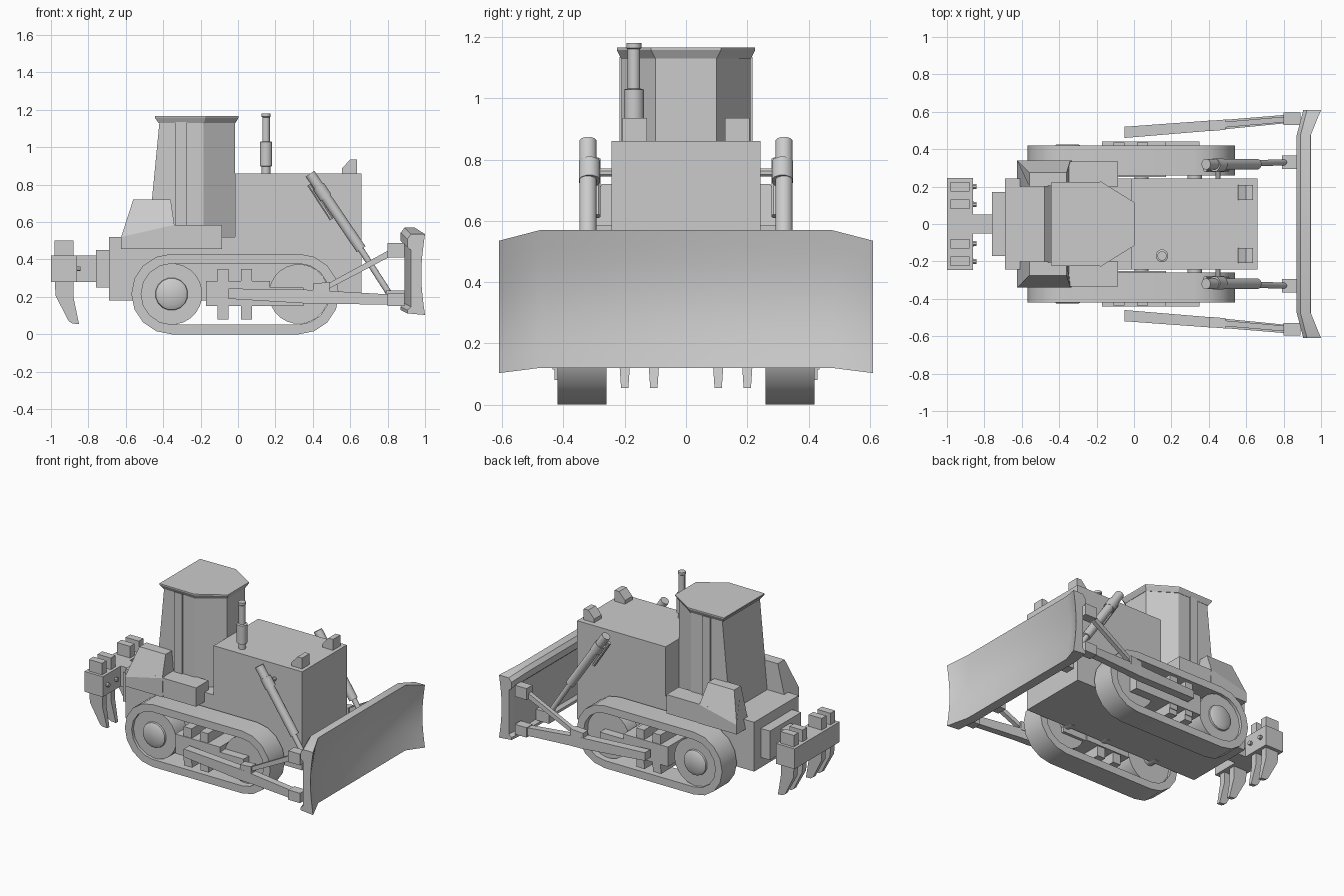
import bpy, bmesh, math
from mathutils import Vector

if "Cube" in bpy.data.objects:
    bpy.data.objects.remove(bpy.data.objects["Cube"])


def loft(name, loops, mirror=False, ring=False, smooth=False):
    """Skin a list of equal-length point loops; ring joins last to first."""
    bm = bmesh.new()
    vs = [[bm.verts.new(p) for p in lp] for lp in loops]
    n = len(vs[0])
    pairs = list(zip(vs, vs[1:])) + ([(vs[-1], vs[0])] if ring else [])
    for a, b in pairs:
        for i in range(n):
            j = (i + 1) % n
            bm.faces.new((a[i], a[j], b[j], b[i]))
    if not ring:
        bm.faces.new(vs[0])
        bm.faces.new(vs[-1])
    bmesh.ops.recalc_face_normals(bm, faces=bm.faces)
    me = bpy.data.meshes.new(name)
    bm.to_mesh(me)
    bm.free()
    if smooth:
        me.shade_smooth()
        me.set_sharp_from_angle(angle=math.radians(35))
    ob = bpy.data.objects.new(name, me)
    bpy.context.collection.objects.link(ob)
    if mirror:
        m = ob.modifiers.new("mirror", 'MIRROR')
        m.use_axis = (False, True, False)
        m.use_mirror_merge = False
    return ob


def prism(name, pts, y0, y1, **k):
    return loft(name, [[(x, y, z) for x, z in pts] for y in (y0, y1)], **k)


def box(name, x0, x1, y0, y1, z0, z1, **k):
    return prism(name, [(x0, z0), (x1, z0), (x1, z1), (x0, z1)], y0, y1, **k)


def tube(name, p0, p1, prof, n=12, **k):
    """Turned part on the axis p0-p1; prof = (fraction along axis, radius)."""
    p0, p1 = Vector(p0), Vector(p1)
    d = p1 - p0
    q = d.to_track_quat('Z', 'Y')
    loops = [[p0 + d * t + q @ Vector((r * math.cos(a), r * math.sin(a), 0))
              for a in (2 * math.pi * (i + .5) / n for i in range(n))] for t, r in prof]
    return loft(name, loops, smooth=True, **k)


def bar(name, secs, **k):
    """Beam through sections (x, y, z, width, height)."""
    return loft(name, [[(x, y + a * w / 2, z + b * h / 2)
                        for a, b in ((-1, -1), (1, -1), (1, 1), (-1, 1))]
                       for x, y, z, w, h in secs], **k)


# Tracks: hollow belt around two wheels
def belt(r, y):
    pts = []
    for cx, start in ((0.325, -90), (-0.355, 90)):
        for i in range(9):
            a = math.radians(start + 22.5 * i)
            pts.append((cx + r * math.cos(a), y, 0.215 + r * math.sin(a)))
    return pts


loft("track_belt", [belt(.215, .26), belt(.215, .42), belt(.163, .42), belt(.163, .26)],
     mirror=True, ring=True, smooth=True)
tube("drive_wheel", (-.355, .28, .215), (-.355, .40, .215), [(0, .164), (1, .164)], 24, mirror=True)
tube("drive_hub", (-.355, .39, .215), (-.355, .425, .215),
     [(0, .09), (.6, .085), (1, .06)], 16, mirror=True)
tube("idler_wheel", (.325, .28, .215), (.325, .38, .215), [(0, .16), (1, .16)], 24, mirror=True)

# Track frame and roller brackets
box("track_frame", -.17, .17, .25, .44, .15, .285, mirror=True)
box("track_frame_front", .17, .35, .26, .44, .15, .25, mirror=True)
for i, x in enumerate((-.11, .015)):
    box(f"roller_bracket_{i}", x, x + .06, .26, .435, .115, .35, mirror=True)
    box(f"roller_foot_{i}", x, x + .06, .26, .43, .08, .115, mirror=True)
for i, x in enumerate((-.355, .04, .325)):
    tube(f"axle_{i}", (x, .2, .215), (x, .3, .215), [(0, .04), (1, .04)], mirror=True)

# Hull, engine and rear housing
prism("hull", [(-.69, .18), (.66, .18), (.66, .86), (-.015, .86), (-.015, .52), (-.69, .52)], -.243, .243)
box("rear_housing", -.76, -.68, -.17, .17, .25, .45)

# Ripper
box("ripper_beam", -.87, -.75, -.05, .05, .28, .42)
box("ripper_crossbar", -1, -.86, -.245, .245, .28, .42)
for i, y in enumerate((.105, .2)):
    box(f"shank_head_{i}", -.98, -.88, y - .025, y + .025, .41, .50, mirror=True)
    tooth = [(-.98, .29), (-.975, .205), (-.905, .07), (-.885, .057), (-.85, .055), (-.88, .2), (-.88, .29)]
    outer, tip = [], []
    for x, z in tooth:
        w = .012 + .010 * min(1, max(0, (z - .055) / .15))
        outer.append((x, y - w, z))
        tip.append((x, y + w, z))
    loft(f"ripper_tooth_{i}", [outer, tip], mirror=True)
    tube(f"shank_pin_{i}", (-.87, y, .35), (-.842, y, .35), [(0, .014), (1, .014)], 8, mirror=True)

# Fenders: low platform with a tall chamfered box behind
box("fender_platform", -.40, -.085, .20, .335, .455, .585, mirror=True)
sec = [(.20, .455), (.34, .455), (.34, .59), (.275, .72), (.20, .72)]
rear = [(-.625, .20, .455), (-.625, .34, .455), (-.625, .34, .52), (-.56, .275, .72), (-.56, .20, .72)]
front = [(-.335, .20, .455), (-.335, .34, .455), (-.34, .34, .585), (-.36, .275, .72), (-.36, .20, .72)]
loft("fender_box", [rear, front], mirror=True)


# Cab: tapered six-sided shell, side posts and flared roof
def plan(xr, yr, xm, ym, xf, yf, z):
    return [(xr, -yr, z), (xm, -ym, z), (xf, -yf, z), (xf, yf, z), (xm, ym, z), (xr, yr, z)]


loft("cab", [plan(-.48, .205, -.185, .21, -.015, .1, .515),
             plan(-.42, .205, -.185, .21, -.015, .1, 1.135)])
box("cab_door_post", -.335, -.275, .19, .217, .58, 1.135, mirror=True)
loft("cab_roof", [plan(-.425, .207, -.18, .212, -.013, .1, 1.13),
                  plan(-.445, .222, -.175, .226, .003, .115, 1.158),
                  plan(-.445, .222, -.175, .226, .003, .115, 1.166)])

# Headlamps and exhaust
prism("headlamp", [(.555, .855), (.635, .855), (.635, .935), (.60, .935), (.555, .885)],
      .128, .208, mirror=True)
tube("exhaust", (.15, -.17, .85), (.15, -.17, 1.18),
     [(0, .024), (.14, .024), (.15, .034), (.54, .034), (.55, .021), (.94, .021), (.95, .025), (1, .025)], 12)

# Lift cylinders
tube("lift_barrel", (.385, .32, .858), (.658, .32, .455), [(0, .029), (1, .029)], mirror=True)
tube("lift_rod", (.64, .325, .48), (.82, .33, .20), [(0, .017), (1, .017)], mirror=True)
tube("lift_hose", (.38, .29, .80), (.50, .29, .615), [(0, .012), (1, .012)], 8, mirror=True)
tube("lift_collar", (.43, .315, .79), (.47, .315, .73), [(0, .036), (1, .036)], mirror=True)
tube("lift_pivot", (.45, .23, .757), (.45, .32, .757), [(0, .014), (1, .014)], 8, mirror=True)
box("lift_lug", .79, .89, .295, .365, .16, .235, mirror=True)

# Push arms and diagonal braces
bar("push_arm", [(-.05, .49, .217, .06, .055), (.40, .525, .20, .055, .075),
                 (.50, .533, .197, .05, .068), (.82, .562, .185, .045, .055)], mirror=True)
bar("arm_bracket", [(.40, .524, .245, .055, .05), (.49, .531, .25, .055, .06)], mirror=True)
bar("diagonal_brace", [(.47, .53, .25, .03, .03), (.82, .56, .438, .03, .038)], mirror=True)
box("upper_clevis", .80, .89, .53, .595, .41, .488, mirror=True)
box("lower_clevis", .80, .89, .53, .595, .15, .218, mirror=True)


# Blade: concave face, wings swept forward, flanged back
def blade(y, front_x, back_x, z0, z1, curve):
    h = z1 - z0
    pts = []
    for i in range(9):
        t = i / 8
        pts.append((front_x - curve * math.sin(math.pi * t), y, z0 + h * t))
    for dx, t in ((.02, 1), (0, .94), (0, .84), (.02, .80), (.02, .10), (0, .06), (0, .02)):
        pts.append((back_x + dx, y, z0 + h * t))
    return pts


loft("blade", [blade(-.61, 1, .905, .103, .535, .02), blade(-.475, .945, .87, .12, .57, .035),
               blade(.475, .945, .87, .12, .57, .035), blade(.61, 1, .905, .103, .535, .02)],
     smooth=True)
